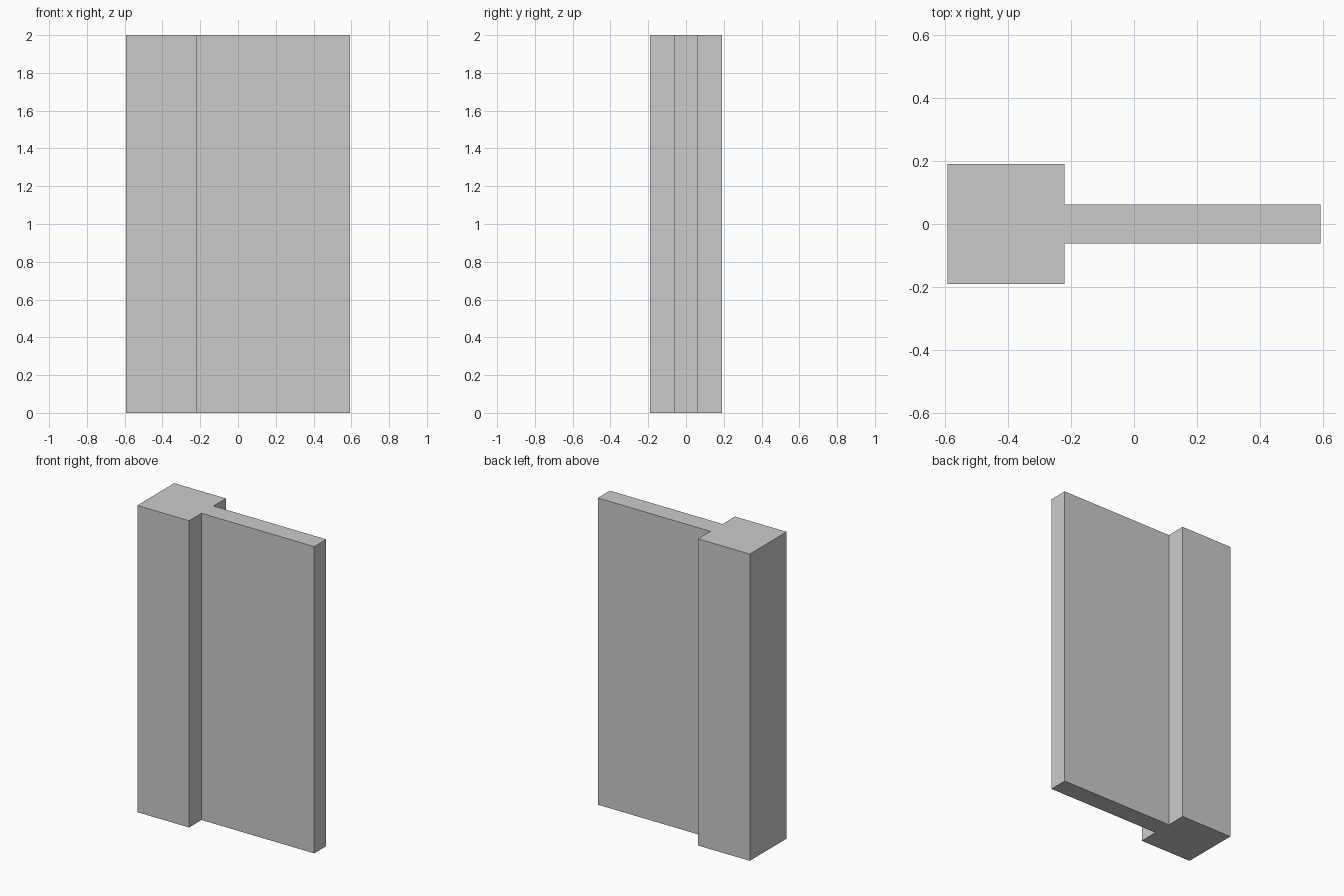
import bpy, bmesh

if "Cube" in bpy.data.objects:
    bpy.data.objects.remove(bpy.data.objects["Cube"])

HEIGHT = 2.0
LEFT, STEP, RIGHT = -0.593, -0.22, 0.593   # post edge, shoulder, panel end
POST_HALF, PANEL_HALF = 0.19, 0.062        # half thicknesses

# Half of the T-shaped plan, mirrored across y = 0
half = [(LEFT, -POST_HALF), (STEP, -POST_HALF), (STEP, -PANEL_HALF), (RIGHT, -PANEL_HALF)]
plan = half + [(x, -y) for x, y in reversed(half)]

# Extrude the plan upwards into one solid wall with an end post
bm = bmesh.new()
base = bm.faces.new([bm.verts.new((x, y, 0)) for x, y in plan])
top = bmesh.ops.extrude_face_region(bm, geom=[base], use_keep_orig=True)
bmesh.ops.translate(bm, vec=(0, 0, HEIGHT),
                    verts=[g for g in top["geom"] if isinstance(g, bmesh.types.BMVert)])
bmesh.ops.recalc_face_normals(bm, faces=bm.faces)

mesh = bpy.data.meshes.new("wall_with_end_post")
bm.to_mesh(mesh)
bm.free()
bpy.context.collection.objects.link(bpy.data.objects.new("wall_with_end_post", mesh))
